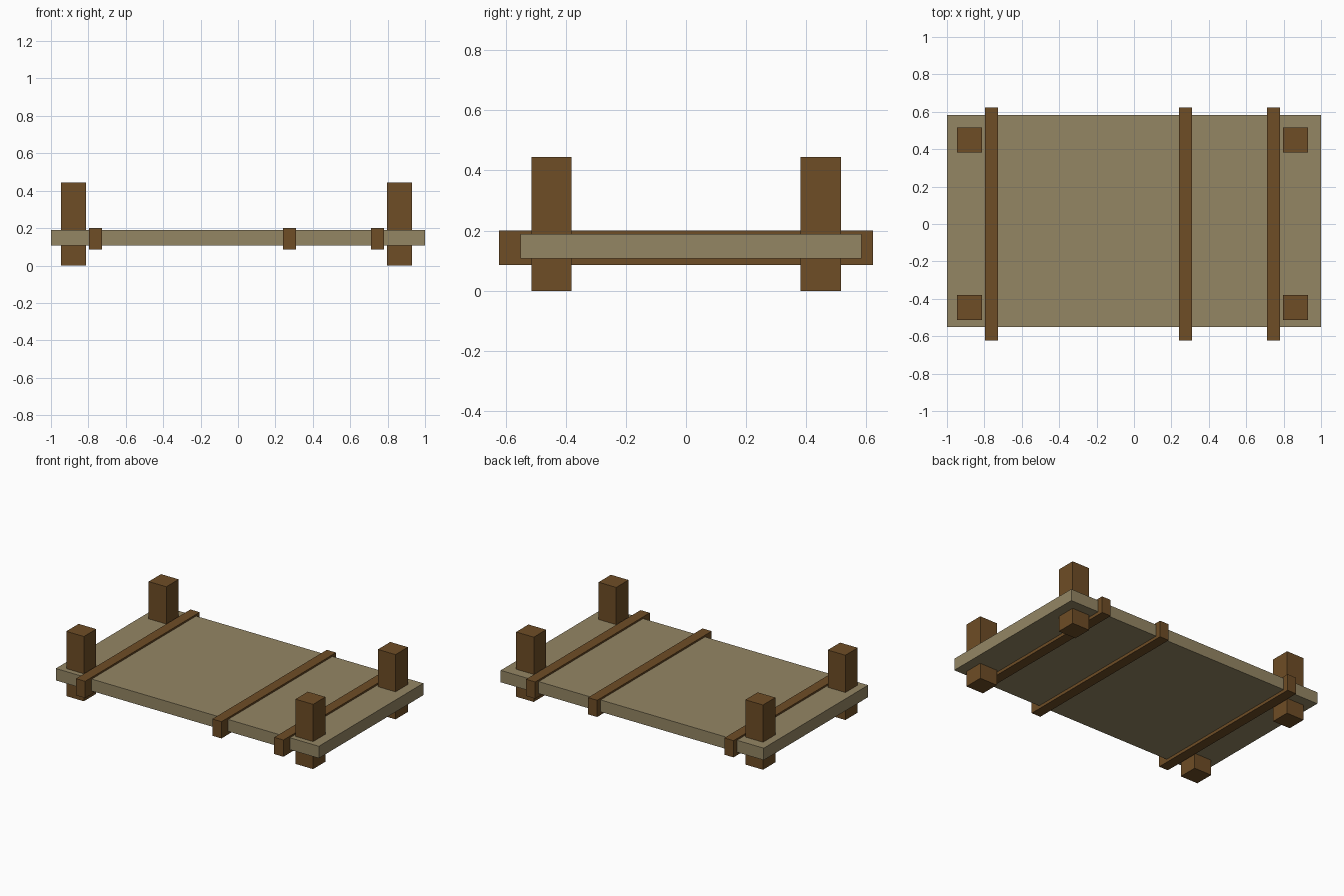
import bpy
import bmesh
from mathutils import Vector

if "Cube" in bpy.data.objects:
    bpy.data.objects.remove(bpy.data.objects["Cube"])


def material(name, rgb):
    mat = bpy.data.materials.new(name)
    mat.diffuse_color = (*rgb, 1.0)
    mat.use_nodes = True
    mat.node_tree.nodes["Principled BSDF"].inputs["Base Color"].default_value = mat.diffuse_color
    return mat


def box(name, lo, hi, mat):
    """Axis-aligned box between two opposite corners."""
    lo, hi = Vector(lo), Vector(hi)
    bm = bmesh.new()
    bmesh.ops.create_cube(bm, size=1.0)
    bmesh.ops.scale(bm, vec=hi - lo, verts=bm.verts)
    mesh = bpy.data.meshes.new(name)
    bm.to_mesh(mesh)
    bm.free()
    mesh.materials.append(mat)
    obj = bpy.data.objects.new(name, mesh)
    obj.location = (lo + hi) / 2
    bpy.context.collection.objects.link(obj)
    return obj


pale_wood = material("pale_wood", (0.296, 0.238, 0.127))
dark_wood = material("dark_wood", (0.156, 0.074, 0.019))

# Flat deck, slightly off centre front to back
box("deck", (-1.0, -0.55, 0.107), (1.0, 0.584, 0.189), pale_wood)

# Crossbars running front to back through the deck
for label, x in (("left", -0.762), ("middle", 0.275), ("right", 0.746)):
    box(label + "_crossbar", (x - 0.035, -0.622, 0.086),
        (x + 0.035, 0.622, 0.201), dark_wood)

# Square corner posts
half = 0.067
for side, x in (("left", -0.879), ("right", 0.864)):
    for end, y in (("front", -0.447), ("back", 0.448)):
        box(f"{end}_{side}_post", (x - half, y - half, 0.0),
            (x + half, y + half, 0.445), dark_wood)
